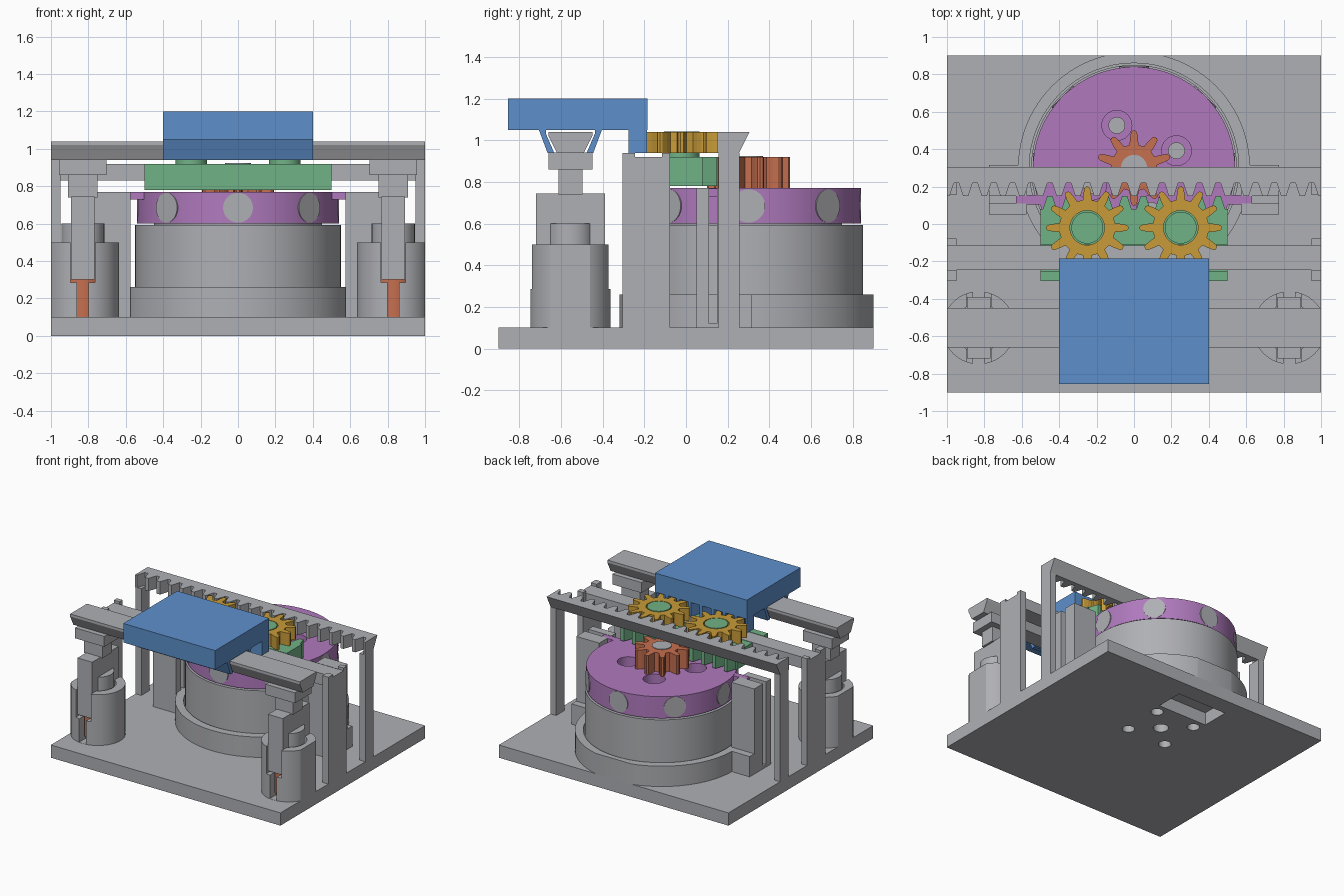
import bpy, bmesh
from math import sin, cos, pi, radians
from mathutils import Matrix

default = bpy.data.objects.get("Cube")
if default:
    bpy.data.objects.remove(default, do_unlink=True)


def material(name, rgb):
    m = bpy.data.materials.new(name)
    m.use_nodes = True
    m.diffuse_color = (*rgb, 1)
    m.node_tree.nodes["Principled BSDF"].inputs["Base Color"].default_value = (*rgb, 1)
    return m


GREY = material("light_grey", (0.43, 0.435, 0.46))
BLUE = material("blue", (0.11, 0.28, 0.6))
GREEN = material("green", (0.165, 0.445, 0.238))
GOLD = material("gold", (0.58, 0.33, 0.04))
ORANGE = material("orange", (0.565, 0.162, 0.08))
PURPLE = material("purple", (0.434, 0.195, 0.515))


def finish(bm, name, mat, smooth=False):
    bmesh.ops.recalc_face_normals(bm, faces=bm.faces)
    mesh = bpy.data.meshes.new(name)
    bm.to_mesh(mesh)
    bm.free()
    mesh.materials.append(mat)
    ob = bpy.data.objects.new(name, mesh)
    bpy.context.collection.objects.link(ob)
    if smooth:
        shade(ob)
    return ob


def shade(ob):
    bpy.ops.object.select_all(action='DESELECT')
    ob.select_set(True)
    bpy.context.view_layer.objects.active = ob
    bpy.ops.object.shade_smooth_by_angle(angle=radians(30))


def box(name, mat, x, y, z):
    bm = bmesh.new()
    bmesh.ops.create_cube(bm, size=1)
    for v in bm.verts:
        for i, (lo, hi) in enumerate((x, y, z)):
            v.co[i] = lo if v.co[i] < 0 else hi
    return finish(bm, name, mat)


def cylinder(name, mat, x, y, r, z, segments=64):
    bm = bmesh.new()
    bmesh.ops.create_cone(bm, cap_ends=True, segments=segments, radius1=r, radius2=r,
                          depth=z[1] - z[0],
                          matrix=Matrix.Translation((x, y, (z[0] + z[1]) / 2)))
    return finish(bm, name, mat, True)


def prism(name, mat, points, lo, hi, axis='Z'):
    """Extrude an outline: (x, y) along z, or (y, z) along x."""
    place = (lambda p: (p[0], p[1], lo)) if axis == 'Z' else (lambda p: (lo, p[0], p[1]))
    bm = bmesh.new()
    face = bm.faces.new([bm.verts.new(place(p)) for p in points])
    out = bmesh.ops.extrude_face_region(bm, geom=[face])
    step = (0, 0, hi - lo) if axis == 'Z' else (hi - lo, 0, 0)
    bmesh.ops.translate(bm, vec=step,
                        verts=[v for v in out["geom"] if isinstance(v, bmesh.types.BMVert)])
    return finish(bm, name, mat)


def cut(ob, *cutters):
    for c in cutters:
        c.hide_render = True
        mod = ob.modifiers.new("cut", 'BOOLEAN')
        mod.object = c
        mod.operation = 'DIFFERENCE'
        mod.solver = 'EXACT'
        bpy.context.view_layer.objects.active = ob
        bpy.ops.object.modifier_apply(modifier=mod.name)
        bpy.data.objects.remove(c, do_unlink=True)


def gear(name, mat, x, y, root, tip, teeth, z):
    pts = []
    step = 2 * pi / teeth
    for i in range(teeth):
        a = pi / 2 + i * step
        for off, k in ((-.3, 0), (-.22, .45), (-.13, .9), (-.06, 1),
                       (.06, 1), (.13, .9), (.22, .45), (.3, 0)):
            r = root + (tip - root) * k
            pts.append((x + r * cos(a + off * step), y + r * sin(a + off * step)))
    return prism(name, mat, pts, *z)


def rack(name, mat, half, first, back, root, tip, z):
    """Straight bar with teeth of pitch 0.1 running along x."""
    pts = [(half, back), (-half, back)]
    line = []
    for i in range(-12, 13):
        c = first + i * 0.1
        for off, y in ((-.037, root), (-.014, tip), (.014, tip), (.037, root)):
            line.append((c + off, y))
    inside = [p for p in line if abs(p[0]) < half - 0.001]
    pts += [(-half, inside[0][1])] + inside + [(half, inside[-1][1])]
    return prism(name, mat, pts, *z)


# Base plate with mounting holes and a cable opening
MY = 0.3
base = box("base_plate", GREY, (-1, 1), (-.9, .9), (0, .1))
cut(base, box("cutter", GREY, (-.215, .215), (.54, .76), (-.1, .2)),
    cylinder("cutter", GREY, 0, MY, .055, (-.1, .2), 32),
    *[cylinder("cutter", GREY, sx * .17, MY + sy * .16, .045, (-.1, .2), 32)
      for sx in (-1, 1) for sy in (-1, 1)])

# Motor body in its ring holder
holder = cylinder("motor_holder", GREY, 0, MY, .62, (.1, .26), 96)
cut(holder, box("cutter", GREY, (-1, 1), (.9, 1.2), (0, 1)),
    cylinder("cutter", GREY, 0, MY, .56, (.12, .5), 96))
shade(holder)
cylinder("motor_body", GREY, 0, MY, .55, (.11, .592), 96)
cylinder("motor_core", GREY, 0, MY, .45, (.58, .61))

# Rotor disc with bolt recesses and round side windows
rotor = cylinder("rotor_disc", PURPLE, 0, MY, .54, (.6, .77), 96)
bolts = [(.245 * cos(radians(22 + 90 * i)), MY + .245 * sin(radians(22 + 90 * i)))
         for i in range(4)]
cut(rotor, *[cylinder("cutter", PURPLE, x, y, .08, (.68, .9), 32) for x, y in bolts])
shade(rotor)
for x, y in bolts:
    cylinder("rotor_bolt", GREY, x, y, .045, (.66, .69), 32)
for i in range(8):
    window = cylinder("rotor_window", GREY, 0, 0, .08, (.5, .541), 32)
    window.matrix_world = (Matrix.Translation((0, MY, .685))
                           @ Matrix.Rotation(i * pi / 4, 4, 'Z')
                           @ Matrix.Rotation(pi / 2, 4, 'Y'))
cylinder("motor_shaft", GREY, 0, MY, .07, (.75, .925), 32)
pinion = gear("drive_pinion", ORANGE, 0, MY, .125, .2, 10, (.77, .92))

# Sliding carriage: channel around the middle rail, with a rear rack
box("carriage_floor", GREEN, (-.5, .5), (-.305, -.1), (.78, .83))
box("carriage_front_lip", GREEN, (-.5, .5), (-.305, -.25), (.78, .92))
rack("carriage_rack", GREEN, .5, .05, -.11, .08, .15, (.78, .92))
box("middle_rail", GREY, (-1, 1), (-.245, -.115), (.83, .92))
for s in (-1, 1):
    cylinder("gear_axle", GREEN, s * .25, -.02, .085, (.91, 1.041), 40)
    g = gear("transfer_gear", GOLD, s * .25, -.02, .15, .22, 12, (.94, 1.04))
    cut(g, cylinder("cutter", GOLD, s * .25, -.02, .092, (.8, 1.2), 40))

# Fixed rear rack with a sloping back
fixed = rack("fixed_rack", GREY, 1, 0, .305, .22, .15, (.94, 1.04))
for v in fixed.data.vertices:
    if v.co.y > .3 and v.co.z < 1:
        v.co.y = .255

# Front dovetail rail
prism("dovetail_rail", GREY, [(-.66, 1.04), (-.45, 1.04), (-.45, 1.02), (-.49, .94),
                              (-.62, .94), (-.66, 1.02)], -1, 1, 'X')

# Output table with dovetail claws and its own rack
box("table_top", BLUE, (-.4, .4), (-.855, -.185), (1.05, 1.2))
for s in (-1, 1):
    claw = [(.155, 1.06), (.11, .94), (.078, .94), (.117, 1.03), (.117, 1.06)]
    prism("table_claw", BLUE, [(-.555 + s * y, z) for y, z in claw], -.4, .4, 'X')
rack("table_rack", BLUE, .4, 0, -.275, -.255, -.187, (.94, 1.06))

for s in (-1, 1):
    def side(a, b):
        return tuple(sorted((s * a, s * b)))

    # Posts for the middle rail and the fixed rack
    box("rail_post", GREY, side(.95, 1), (-.305, -.077), (.1, .83))
    box("rail_post_prong", GREY, side(.95, 1), (-.305, -.245), (.83, .94))
    box("rail_post_prong", GREY, side(.95, 1), (-.115, -.077), (.83, .94))
    box("rack_post", GREY, side(.95, 1), (.155, .258), (.1, .94))

    # Slotted guide tower holding the rotor tab
    tower = box("guide_tower", GREY, side(.575, .775), (.05, .258), (.1, .77))
    cut(tower, box("cutter", GREY, side(.5, .9), (.11, .15), (.12, .9)))
    box("guide_foot", GREY, side(.575, .775), (.25, .315), (.1, .26))
    box("rotor_tab", PURPLE, side(.45, .63), (.105, .155), (.73, .768))

    # Spring cup with a stepped slot, open to the front and rear
    cx, cy = s * .83, -.555
    cup = cylinder("spring_cup", GREY, cx, cy, .195, (.1, .5))
    cut(cup, cylinder("cutter", GREY, cx, cy, .13, (.12, .7), 48),
        box("cutter", GREY, side(.765, .895), (-.9, -.2), (.285, .7)),
        box("cutter", GREY, side(.8, .86), (-.9, -.2), (.101, .5)),
        box("cutter", GREY, side(1, 1.2), (-.9, -.2), (0, .7)))
    shade(cup)
    cylinder("spring", ORANGE, cx, cy, .12, (.1, .3), 40)

    # Height slider that carries the dovetail rail
    box("slider_wings", GREY, side(.766, .894), (-.72, -.39), (.3, .745))
    cylinder("slider_core", GREY, cx, cy, .115, (.3, .6), 40)
    box("slider_stem", GREY, side(.75, .91), (-.613, -.497), (.74, .86))
    box("slider_pad", GREY, side(.703, .957), (-.66, -.45), (.86, .942))
